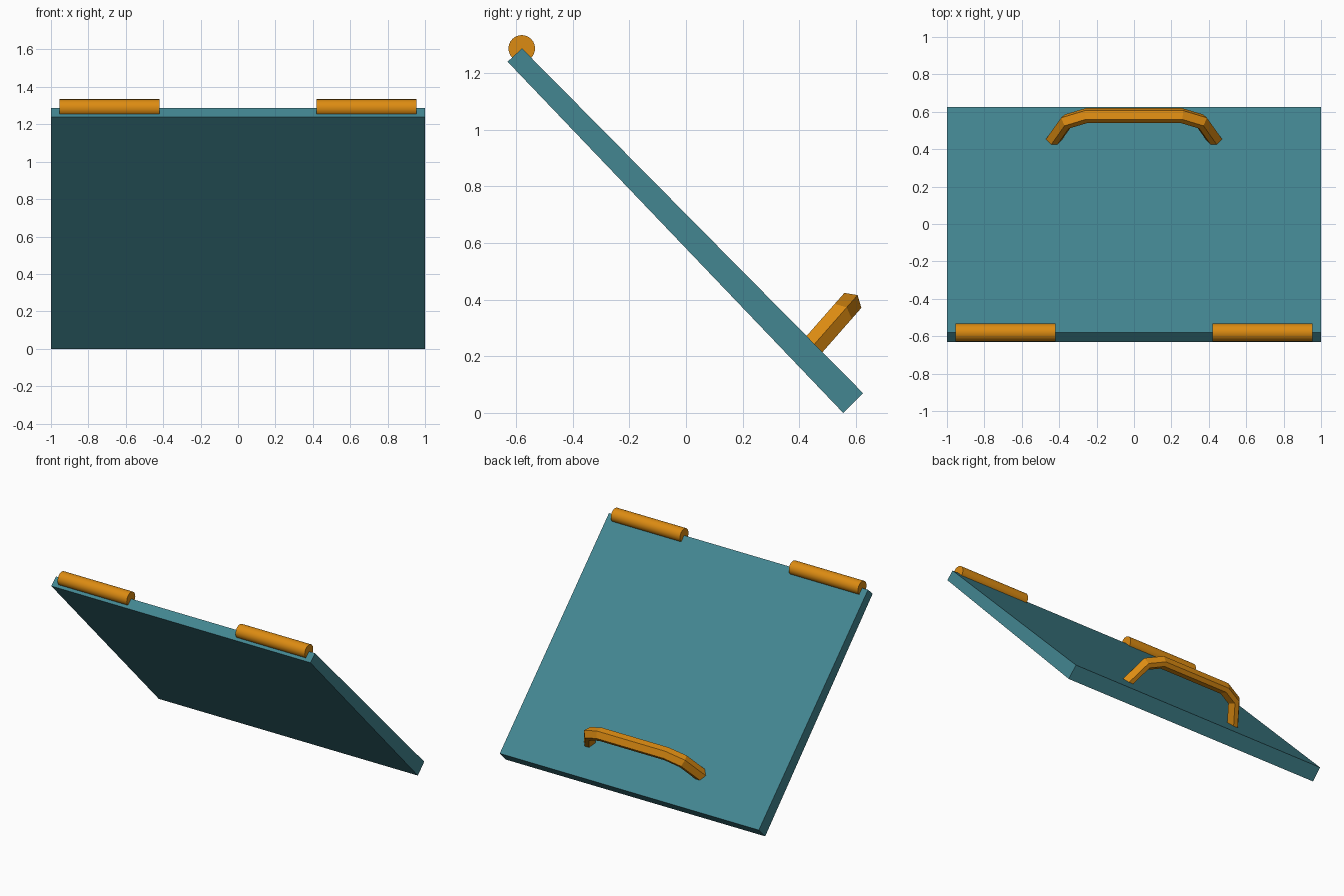
import bpy, bmesh, math
from mathutils import Vector

if "Cube" in bpy.data.objects:
    bpy.data.objects.remove(bpy.data.objects["Cube"])


def material(name, rgb):
    m = bpy.data.materials.new(name)
    m.diffuse_color = (*rgb, 1)
    m.use_nodes = True
    m.node_tree.nodes["Principled BSDF"].inputs["Base Color"].default_value = m.diffuse_color
    return m


teal = material("teal", (0.056, 0.24, 0.285))
orange = material("orange", (0.72, 0.26, 0.006))


def loft(name, rings, mat):
    """Bridge a list of equal-length rings and cap both ends."""
    bm = bmesh.new()
    loops = [[bm.verts.new(p) for p in ring] for ring in rings]
    n = len(loops[0])
    for a, b in zip(loops, loops[1:]):
        for i in range(n):
            j = (i + 1) % n
            bm.faces.new((a[i], a[j], b[j], b[i]))
    bm.faces.new(loops[0])
    bm.faces.new(loops[-1])
    bmesh.ops.recalc_face_normals(bm, faces=bm.faces)
    me = bpy.data.meshes.new(name)
    bm.to_mesh(me)
    bm.free()
    me.materials.append(mat)
    ob = bpy.data.objects.new(name, me)
    bpy.context.collection.objects.link(ob)
    return ob


# Sloping lid panel, slightly thicker at its lower edge
profile = [(-0.63, 1.24), (-0.579, 1.287), (0.625, 0.07), (0.555, 0.0)]
loft("lid_panel", [[(x, y, z) for y, z in profile] for x in (-1, 1)], teal)

# Two hinge barrels along the upper edge
for side, label in ((-1, "left"), (1, "right")):
    bpy.ops.mesh.primitive_cylinder_add(
        vertices=24, radius=0.047, depth=0.534,
        location=(side * 0.687, -0.58, 1.287), rotation=(0, math.pi / 2, 0))
    hinge = bpy.context.object
    hinge.name = label + "_hinge"
    hinge.data.materials.append(orange)
    bpy.ops.object.shade_smooth_by_angle(angle=math.radians(35))

# Handle: six-sided section swept along an arch standing on the lid
up = Vector((0, 0.66, 0.751))
across = Vector((0, 0.751, -0.66))
base = Vector((0, 0.452, 0.241))
section = [(0.04, 0.015), (0, 0.04), (-0.04, 0.015),
           (-0.04, -0.015), (0, -0.04), (0.04, -0.015)]
half = [(-0.435, -0.015), (-0.36, 0.145), (-0.255, 0.193)]
path = [Vector(p) for p in half] + [Vector((-x, h)) for x, h in reversed(half)]
rings = []
for i, p in enumerate(path):
    d_in = (p - path[max(i - 1, 0)]).normalized() if i else (path[1] - p).normalized()
    d_out = (path[i + 1] - p).normalized() if i < len(path) - 1 else d_in
    tangent = (d_in + d_out).normalized()
    normal = Vector((-tangent.y, tangent.x)) / tangent.dot(d_in)  # mitred corner
    rings.append([base + across * w + up * (p.y + normal.y * o)
                  + Vector((p.x + normal.x * o, 0, 0)) for w, o in section])
loft("handle", rings, orange)
